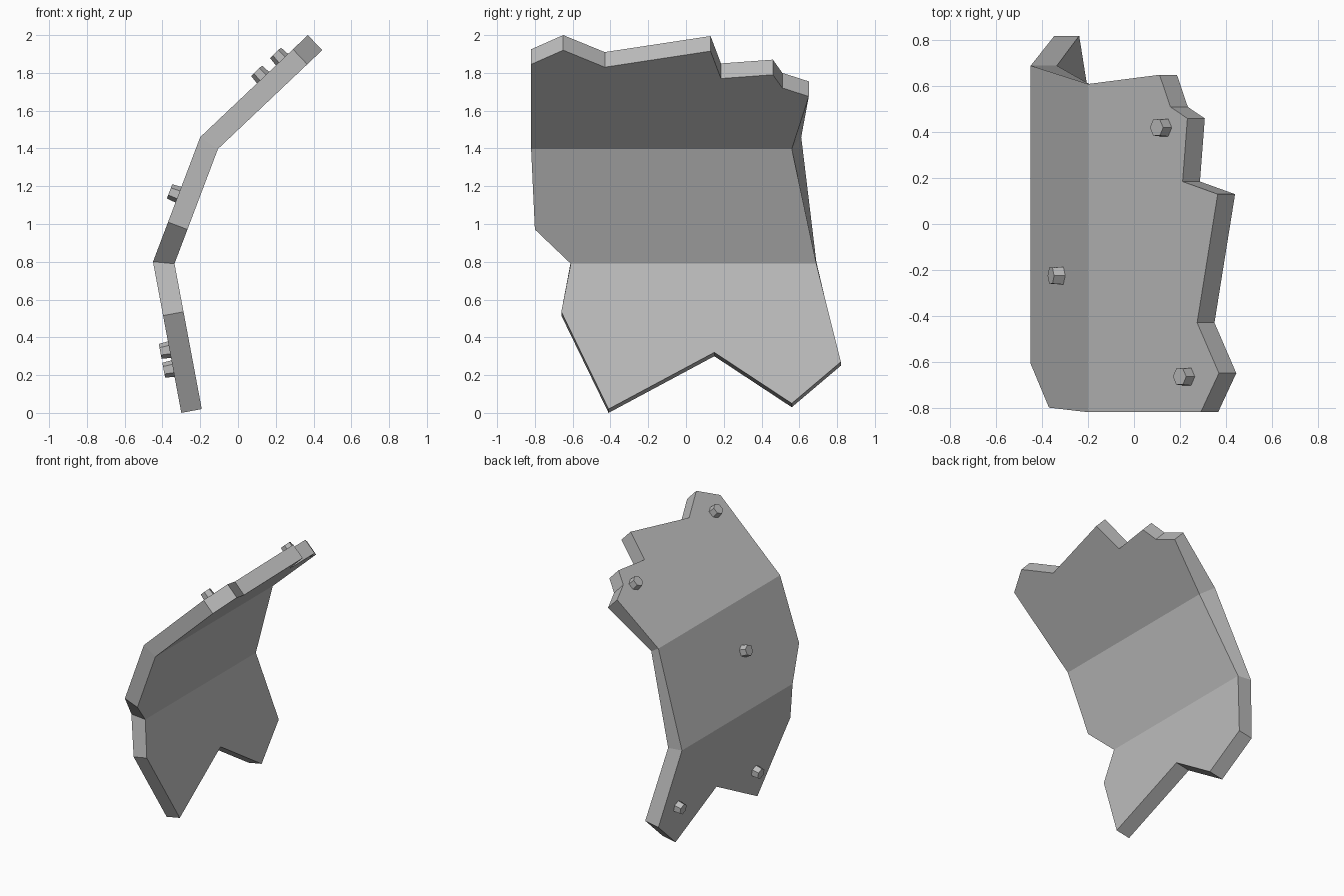
import bpy, bmesh
from mathutils import Vector

if "Cube" in bpy.data.objects:
    bpy.data.objects.remove(bpy.data.objects["Cube"], do_unlink=True)

# One plain grey metal
metal = bpy.data.materials.new("grey metal")
metal.use_nodes = True
metal.diffuse_color = (0.5, 0.5, 0.5, 1)
metal.node_tree.nodes["Principled BSDF"].inputs["Base Color"].default_value = (0.5, 0.5, 0.5, 1)

# Bent section of the outer surface (x, z), from bottom to top
SECTION = [(-0.30, 0.0), (-0.45, 0.80), (-0.20, 1.46), (0.37, 2.0)]


def panel_at(z):
    return 0 if z < 0.8 else 1 if z < 1.46 else 2


def outer_point(y, z):
    (xa, za), (xb, zb) = SECTION[panel_at(z)], SECTION[panel_at(z) + 1]
    return Vector((xa + (xb - xa) * (z - za) / (zb - za), y, z))


def inward(panel):
    (xa, za), (xb, zb) = SECTION[panel], SECTION[panel + 1]
    return Vector((zb - za, 0, xa - xb)).normalized()


def finish(bm, name):
    bmesh.ops.recalc_face_normals(bm, faces=bm.faces)
    mesh = bpy.data.meshes.new(name)
    bm.to_mesh(mesh)
    bm.free()
    mesh.materials.append(metal)
    obj = bpy.data.objects.new(name, mesh)
    bpy.context.collection.objects.link(obj)


# Broken outline (y, z), split at the two folds
back_low, front_low = (0.69, 0.80), (-0.61, 0.80)
back_high, front_high = (0.61, 1.46), (-0.82, 1.46)
bottom = [(-0.66, 0.515), (-0.41, 0.0), (0.15, 0.30), (0.56, 0.03), (0.82, 0.25)]
front_corner = (-0.80, 1.01)
top = [(0.65, 1.755), (0.51, 1.80), (0.46, 1.87), (0.185, 1.85),
       (0.13, 1.995), (-0.43, 1.91), (-0.65, 2.0), (-0.82, 1.925)]
outline = [front_low] + bottom + [back_low, back_high] + top + [front_high, front_corner]
panels = [[front_low] + bottom + [back_low],
          [front_low, back_low, back_high, front_high, front_corner],
          [front_high, back_high] + top]

# Armour plate: outer panels, inner panels and the rim joining them
THICK = 0.11
bm = bmesh.new()
outer, inner = {}, {}
for p in outline:
    base = outer_point(*p)
    if p in (front_low, back_low, front_high, back_high):
        fold = 1 if p[1] < 1 else 2
        a, b = inward(fold - 1), inward(fold)
        shift = (a + b) * THICK / (1 + a.dot(b))
    else:
        shift = inward(panel_at(p[1])) * THICK
    outer[p] = bm.verts.new(base)
    inner[p] = bm.verts.new(base + shift)
inner[back_high].co.y -= 0.05
for points in panels:
    bm.faces.new([outer[p] for p in points])
    bm.faces.new([inner[p] for p in reversed(points)])
for p, q in zip(outline, outline[1:] + outline[:1]):
    bm.faces.new([outer[p], outer[q], inner[q], inner[p]])
finish(bm, "bent_plate")

# Six-sided rivets on the outer surface
rivets = {"rivet_top_back": (0.42, 1.775), "rivet_top_front": (-0.665, 1.87),
          "rivet_middle": (-0.225, 1.155),
          "rivet_bottom_back": (0.62, 0.335), "rivet_bottom_front": (-0.32, 0.235)}
for name, (y, z) in rivets.items():
    out = -inward(panel_at(z))
    bm = bmesh.new()
    bmesh.ops.create_cone(bm, cap_ends=True, segments=6, radius1=0.046, radius2=0.04, depth=0.07)
    matrix = out.to_track_quat('Z', 'Y').to_matrix().to_4x4()
    matrix.translation = outer_point(y, z) + out * 0.015
    bm.transform(matrix)
    finish(bm, name)
